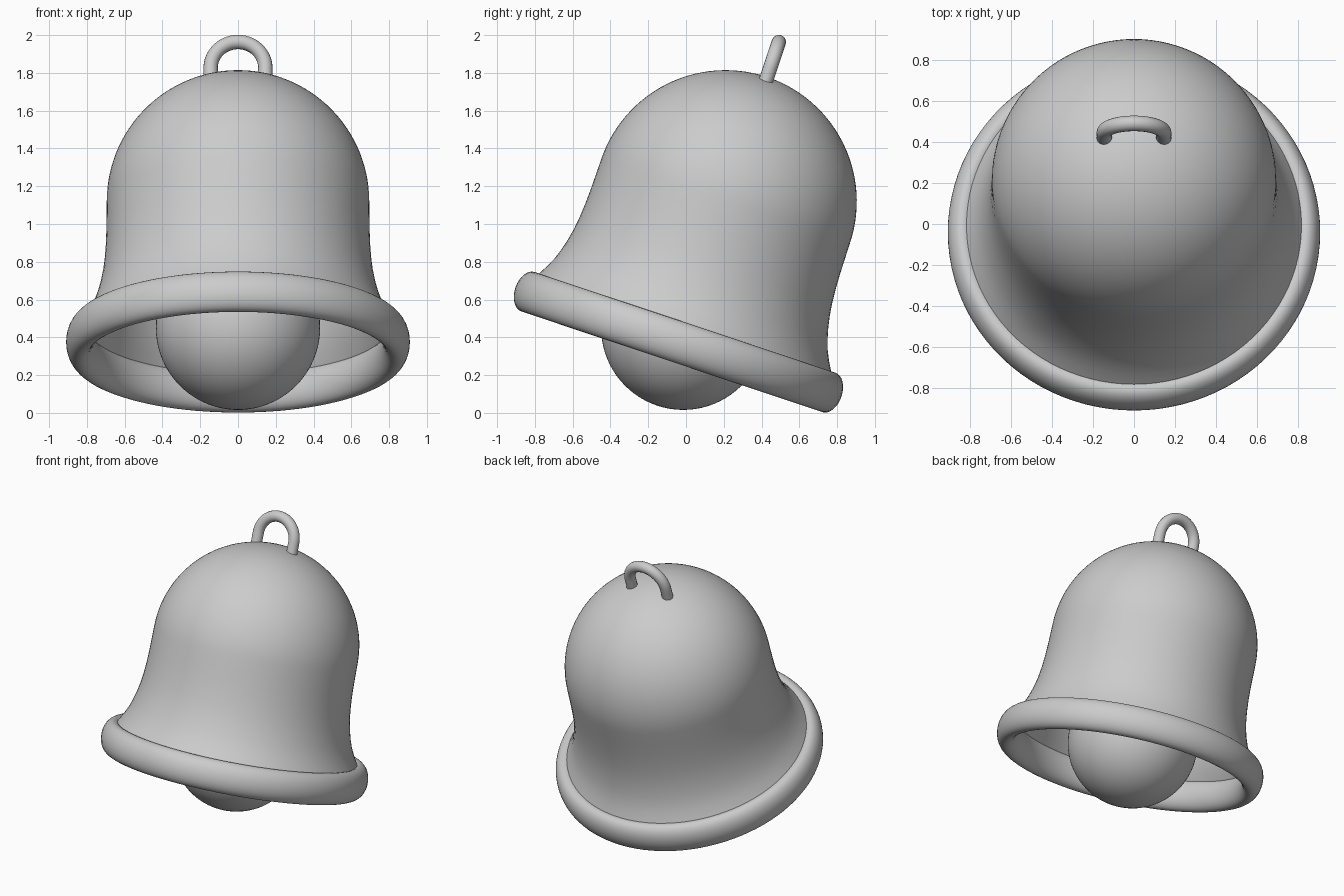
import bpy, bmesh, math
from mathutils import Matrix, Vector

if "Cube" in bpy.data.objects:
    bpy.data.objects.remove(bpy.data.objects["Cube"])

# The whole bell is built upright around the rim centre, then tilted back
TILT = Matrix.Translation((0, -0.04, 0.375)) @ Matrix.Rotation(math.radians(-18.5), 4, 'X')
SEG = 96


def lathe(name, profile, closed=False):
    """Revolve (radius, height) points around the local z axis."""
    bm = bmesh.new()
    verts = [bm.verts.new((r, 0, h)) for r, h in profile]
    pairs = list(zip(verts, verts[1:])) + ([(verts[-1], verts[0])] if closed else [])
    edges = [bm.edges.new(p) for p in pairs]
    bmesh.ops.spin(bm, geom=verts + edges, axis=(0, 0, 1), cent=(0, 0, 0),
                   angle=math.tau, steps=SEG, use_duplicate=False)
    bmesh.ops.remove_doubles(bm, verts=bm.verts, dist=1e-4)
    bmesh.ops.recalc_face_normals(bm, faces=bm.faces)
    mesh = bpy.data.meshes.new(name)
    bm.to_mesh(mesh)
    bm.free()
    mesh.shade_smooth()
    obj = bpy.data.objects.new(name, mesh)
    bpy.context.collection.objects.link(obj)
    obj.matrix_world = TILT
    return obj


def arc(cx, cz, rx, rz, a0, a1, n):
    angles = [math.radians(a0 + (a1 - a0) * i / n) for i in range(n + 1)]
    return [(cx + rx * math.cos(a), cz + rz * math.sin(a)) for a in angles]


# Bell shell: flared skirt running into a round dome
skirt = [(0.84, 0.07), (0.815, 0.11), (0.787, 0.16), (0.763, 0.21), (0.744, 0.265),
         (0.728, 0.325), (0.715, 0.39), (0.706, 0.46), (0.700, 0.54),
         (0.697, 0.62), (0.696, 0.70)]
shell = lathe("bell_shell", skirt + arc(0, 0.785, 0.695, 0.695, 0, 90, 28))
solid = shell.modifiers.new("thickness", 'SOLIDIFY')
solid.thickness = 0.02
solid.offset = -1

# Rim: ring with a tall oval section
lathe("bell_rim", arc(0.84, 0, 0.07, 0.11, 0, 360 - 360 / 32, 31), closed=True)

# Clapper ball and its thin hanger inside the bell
lathe("clapper_ball", arc(0, 0.08, 0.435, 0.435, -90, 90, 40))
lathe("clapper_hanger", [(0, 0.45), (0.025, 0.45), (0.025, 1.465), (0, 1.465)])

# Hanging loop: bevelled arch curve on the crown
path = [(0.145, 1.42)] + arc(0, 1.53, 0.145, 0.145, 0, 180, 28) + [(-0.145, 1.42)]
curve = bpy.data.curves.new("hanging_loop", 'CURVE')
curve.dimensions = '3D'
curve.bevel_depth = 0.038
curve.bevel_resolution = 6
curve.use_fill_caps = True
spline = curve.splines.new('POLY')
spline.points.add(len(path) - 1)
for p, (x, z) in zip(spline.points, path):
    p.co = (x, 0, z, 1)
spline.use_smooth = True
loop = bpy.data.objects.new("hanging_loop", curve)
bpy.context.collection.objects.link(loop)
loop.matrix_world = TILT
